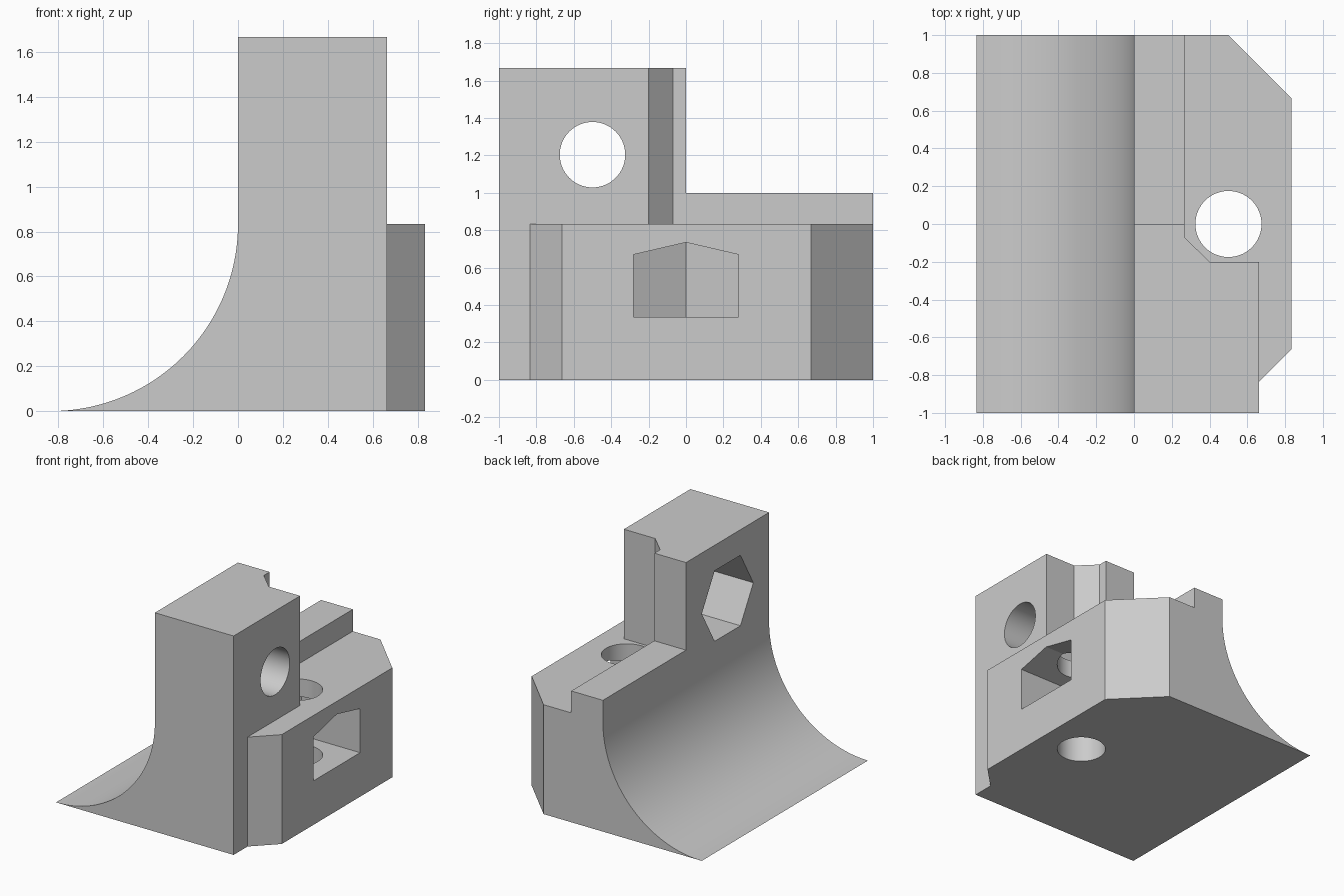
import bpy, bmesh, math
from mathutils import Matrix

cube = bpy.data.objects.get("Cube")
if cube:
    bpy.data.objects.remove(cube)

grey = bpy.data.materials.new("light_grey")
grey.use_nodes = True
grey.diffuse_color = (0.6, 0.6, 0.6, 1)
grey.node_tree.nodes["Principled BSDF"].inputs["Base Color"].default_value = (0.6, 0.6, 0.6, 1)

# Axis frames mapping (u, v, depth) to world axes
FRAMES = {
    "z": lambda u, v, d: (u, v, d),   # plan outline
    "y": lambda u, v, d: (u, d, v),   # front outline
    "x": lambda u, v, d: (d, u, v),   # side outline
}


def prism(name, outline, axis, low, high):
    """Extrude a closed outline along an axis."""
    bm = bmesh.new()
    place = FRAMES[axis]
    ends = [[bm.verts.new(place(u, v, d)) for u, v in outline] for d in (low, high)]
    bm.faces.new(ends[0])
    bm.faces.new(ends[1])
    for i in range(len(outline)):
        j = (i + 1) % len(outline)
        bm.faces.new((ends[0][i], ends[0][j], ends[1][j], ends[1][i]))
    bmesh.ops.recalc_face_normals(bm, faces=bm.faces)
    mesh = bpy.data.meshes.new(name)
    bm.to_mesh(mesh)
    bm.free()
    mesh.materials.append(grey)
    obj = bpy.data.objects.new(name, mesh)
    bpy.context.collection.objects.link(obj)
    return obj


def ring(u, v, radius, sides, turn=0):
    steps = [turn + math.tau * i / sides for i in range(sides)]
    return [(u + radius * math.cos(a), v + radius * math.sin(a)) for a in steps]


def combine(target, tool, operation="DIFFERENCE"):
    """Apply a boolean and discard the helper."""
    tool.hide_render = True
    mod = target.modifiers.new(tool.name, "BOOLEAN")
    mod.operation = operation
    mod.solver = "EXACT"
    mod.object = tool
    bpy.context.view_layer.objects.active = target
    bpy.ops.object.modifier_apply(modifier=mod.name)
    bpy.data.objects.remove(tool)


R = 0.833      # curve radius, deck height and right extent
WALL = 0.663   # right face of the tower
TOP = 1.667

# Body with a concave quarter-round on its left-hand side
curve = [(-R + R * math.sin(a), R - R * math.cos(a))
         for a in [math.pi / 2 * i / 48 for i in range(49)]]
body = prism("bracket_body", curve + [(0, TOP), (R, TOP), (R, 0)], "y", -1, 1)

# Deck around the tower, then the low rear ledge
combine(body, prism("deck_cut", [(0.267, 1.2), (0.267, -0.07), (0.4, -0.2), (WALL, -0.2),
                                 (WALL, -1.2), (1, -1.2), (1, 1.2)], "z", R, 2))
combine(body, prism("ledge_cut", [(-0.2, 0), (1, 0), (1, 1.2), (-0.2, 1.2)], "z", 1, 2.1))

# Sloped corners of the base
combine(body, prism("front_corner_cut", [(WALL, -1.2), (WALL, -R), (1, -R + 1 - WALL), (1, -1.2)],
                    "z", -0.1, 0.95))
combine(body, prism("rear_corner_cut", [(0.3, 1.2), (1, 0.5), (1, 1.2)], "z", -0.1, 0.95))

# Cross hole with a hexagonal recess on the curved side
combine(body, prism("cross_hole", ring(-0.5, 1.204, 0.175, 64), "x", -0.2, 1))
combine(body, prism("hex_recess", ring(-0.5, 1.204, 0.31, 6), "x", -0.2, 0.333))

# Upright hole
combine(body, prism("upright_hole", ring(0.5, 0, 0.175, 64), "z", -0.1, 0.95))

# Peaked side slot ending in a hexagonal point
slot = prism("side_slot", [(-0.28, 0.335), (0.28, 0.335), (0.28, 0.67), (0, 0.735), (-0.28, 0.67)],
             "x", 0.1, 1)
tip = 0.5 - 0.28 / math.cos(math.pi / 6)
shoulder = 0.5 - 0.28 * math.tan(math.pi / 6)
combine(slot, prism("slot_end", [(tip, 0), (shoulder, -0.28), (1.1, -0.28), (1.1, 0.28),
                                 (shoulder, 0.28)], "z", 0.2, 0.9), "INTERSECT")
combine(body, slot)

# Smooth curves, crisp edges
bpy.ops.object.select_all(action="DESELECT")
body.select_set(True)
bpy.context.view_layer.objects.active = body
bpy.ops.object.shade_smooth_by_angle(angle=math.radians(20))
